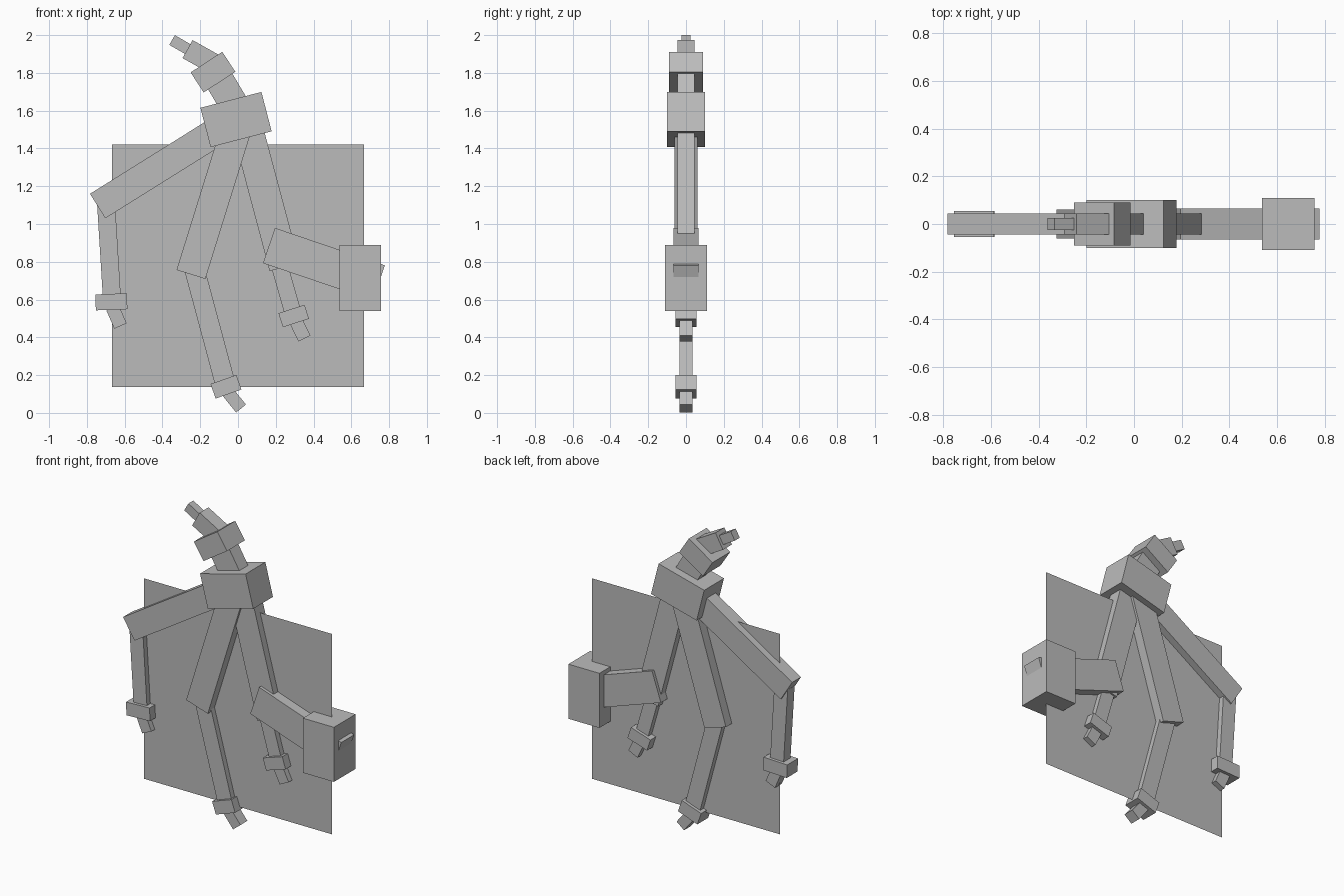
import bpy
import bmesh
import math
from mathutils import Matrix, Vector

if "Cube" in bpy.data.objects:
    bpy.data.objects.remove(bpy.data.objects["Cube"], do_unlink=True)

grey = bpy.data.materials.new("plain_grey")
grey.use_nodes = True
COLOUR = (0.5, 0.5, 0.5, 1)
grey.diffuse_color = COLOUR
grey.node_tree.nodes["Principled BSDF"].inputs["Base Color"].default_value = COLOUR


def finish(name, bm):
    mesh = bpy.data.meshes.new(name)
    bm.to_mesh(mesh)
    bm.free()
    mesh.materials.append(grey)
    obj = bpy.data.objects.new(name, mesh)
    bpy.context.collection.objects.link(obj)
    return obj


def block(name, start, end, width, depth):
    """Box running from start to end, both (x, z), in the plane y = 0."""
    a = Vector((start[0], 0, start[1]))
    b = Vector((end[0], 0, end[1]))
    run = b - a
    turn = Matrix.Rotation(math.atan2(run.x, run.z), 4, "Y")
    size = Matrix.Diagonal((width, depth, run.length, 1))
    bm = bmesh.new()
    bmesh.ops.create_cube(bm, size=1, matrix=Matrix.Translation((a + b) / 2) @ turn @ size)
    return finish(name, bm)


# Flat backing panel standing through the middle of the figure
bm = bmesh.new()
panel = Matrix.Translation((0, 0, 0.78)) @ Matrix.Rotation(math.pi / 2, 4, "X")
bmesh.ops.create_grid(bm, x_segments=1, y_segments=1, size=1,
                      matrix=panel @ Matrix.Diagonal((0.667, 0.642, 1, 1)))
finish("backing_panel", bm)

# Torso, neck and head
block("chest", (-0.172, 1.511), (0.151, 1.595), 0.215, 0.2)
block("neck", (0.008, 1.582), (-0.114, 1.788), 0.153, 0.09)
block("head", (-0.098, 1.751), (-0.167, 1.857), 0.2, 0.18)
block("snout", (-0.119, 1.843), (-0.267, 1.926), 0.109, 0.09)
block("snout_tip", (-0.257, 1.921), (-0.349, 1.974), 0.059, 0.05)

# Right arm
block("right_upper_arm", (-0.108, 1.492), (-0.743, 1.095), 0.153, 0.09)
block("right_forearm", (-0.698, 1.1), (-0.667, 0.598), 0.095, 0.07)
block("right_wrist", (-0.672, 0.63), (-0.669, 0.546), 0.167, 0.11)
block("right_hand", (-0.664, 0.556), (-0.622, 0.46), 0.071, 0.07)

# Middle limb
block("middle_thigh", (-0.013, 1.492), (-0.249, 0.733), 0.16, 0.12)
block("middle_shin", (-0.235, 0.778), (-0.066, 0.148), 0.107, 0.07)
block("middle_ankle", (-0.077, 0.177), (-0.05, 0.1), 0.145, 0.11)
block("middle_foot", (-0.055, 0.111), (0.016, 0.023), 0.067, 0.07)

# Left limb
block("left_thigh", (0.05, 1.508), (0.246, 0.772), 0.163, 0.09)
block("left_shin", (0.214, 0.799), (0.288, 0.54), 0.088, 0.07)
block("left_ankle", (0.283, 0.55), (0.307, 0.476), 0.145, 0.11)
block("left_foot", (0.296, 0.508), (0.352, 0.394), 0.071, 0.07)

# Side arm passing through a large upright block
block("side_arm", (0.164, 0.886), (0.746, 0.688), 0.197, 0.13)
block("side_arm_block", (0.647, 0.54), (0.647, 0.89), 0.22, 0.22)
